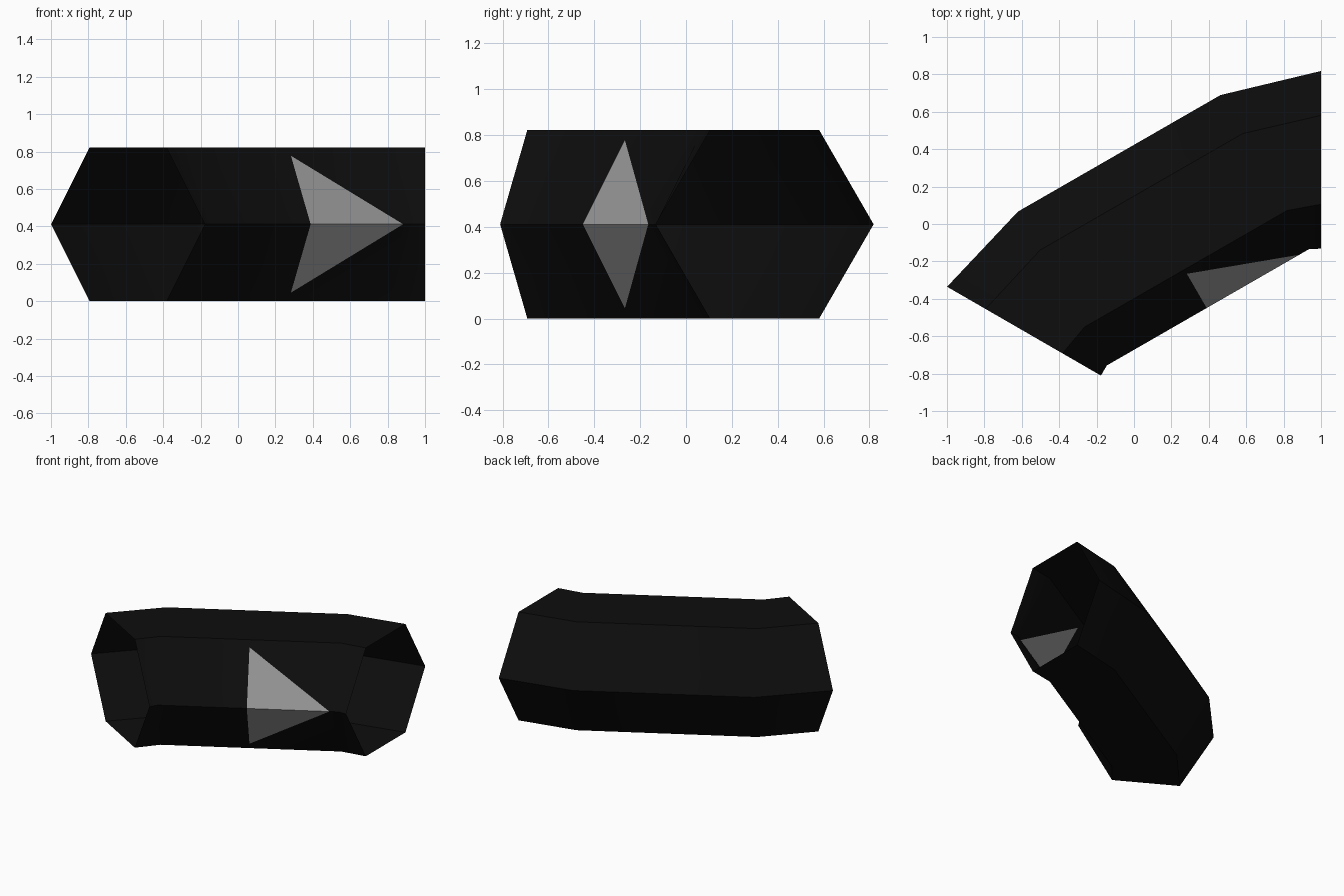
import bpy, bmesh
from math import cos, sin, radians
from mathutils import Vector

cube = bpy.data.objects.get("Cube")
if cube:
    bpy.data.objects.remove(cube, do_unlink=True)


def make_material(name, value):
    mat = bpy.data.materials.new(name)
    mat.use_nodes = True
    color = (value, value, value, 1)
    mat.diffuse_color = color
    mat.node_tree.nodes["Principled BSDF"].inputs["Base Color"].default_value = color
    return mat


RADIUS = 0.475                       # hexagon corner radius
MID_Z = RADIUS * sin(radians(60))    # flat sides rest on the ground
INNER = 3                            # corner on the inside of the bend

# Cross-sections along the bend: centre x, centre y, heading in degrees
SECTIONS = [(-0.588, -0.573, 60), (-0.383, -0.345, 30),
            (0.70, 0.278, 30), (1.0, 0.343, 0)]

bm = bmesh.new()


def hexagon_ring(x, y, heading):
    h = radians(heading)
    side = Vector((-sin(h), cos(h), 0))
    centre = Vector((x, y, MID_Z))
    ring = []
    for k in range(6):
        a = radians(60 * k)
        ring.append(bm.verts.new(
            centre + RADIUS * (side * cos(a) + Vector((0, 0, sin(a))))))
    return ring


rings = [hexagon_ring(*s) for s in SECTIONS]

# Open tube walls, leaving out the two panels that carry the arrow
for i in range(3):
    for j in range(6):
        if i == 1 and j in (INNER - 1, INNER):
            continue
        k = (j + 1) % 6
        bm.faces.new((rings[i][j], rings[i][k], rings[i + 1][k], rings[i + 1][j]))

# Arrowhead folded over the inner ridge, cut into the two middle panels
start, end = rings[1], rings[2]


def on_edge(corner, t):
    return start[corner].co.lerp(end[corner].co, t)


BASE, TIP, SPREAD = 0.493, 0.95, 0.89
notch = bm.verts.new(on_edge(INNER, BASE))
tip = bm.verts.new(on_edge(INNER, TIP))
for step in (-1, 1):
    outer = INNER + step
    barb = bm.verts.new(on_edge(INNER, BASE).lerp(on_edge(outer, BASE), SPREAD))
    panel = [start[INNER], notch, barb, tip, end[INNER], end[outer], start[outer]]
    arrow = [notch, tip, barb]
    if step > 0:
        panel.reverse()
        arrow.reverse()
    bm.faces.new(panel)
    bm.faces.new(arrow).material_index = 1

mesh = bpy.data.meshes.new("bent_tunnel")
bm.to_mesh(mesh)
bm.free()
mesh.materials.append(make_material("black wall", 0.004))
mesh.materials.append(make_material("grey arrow", 0.32))

tunnel = bpy.data.objects.new("bent_tunnel", mesh)
bpy.context.collection.objects.link(tunnel)
bpy.ops.object.select_all(action="DESELECT")
tunnel.select_set(True)
bpy.context.view_layer.objects.active = tunnel
bpy.ops.object.shade_smooth_by_angle(angle=radians(35))
